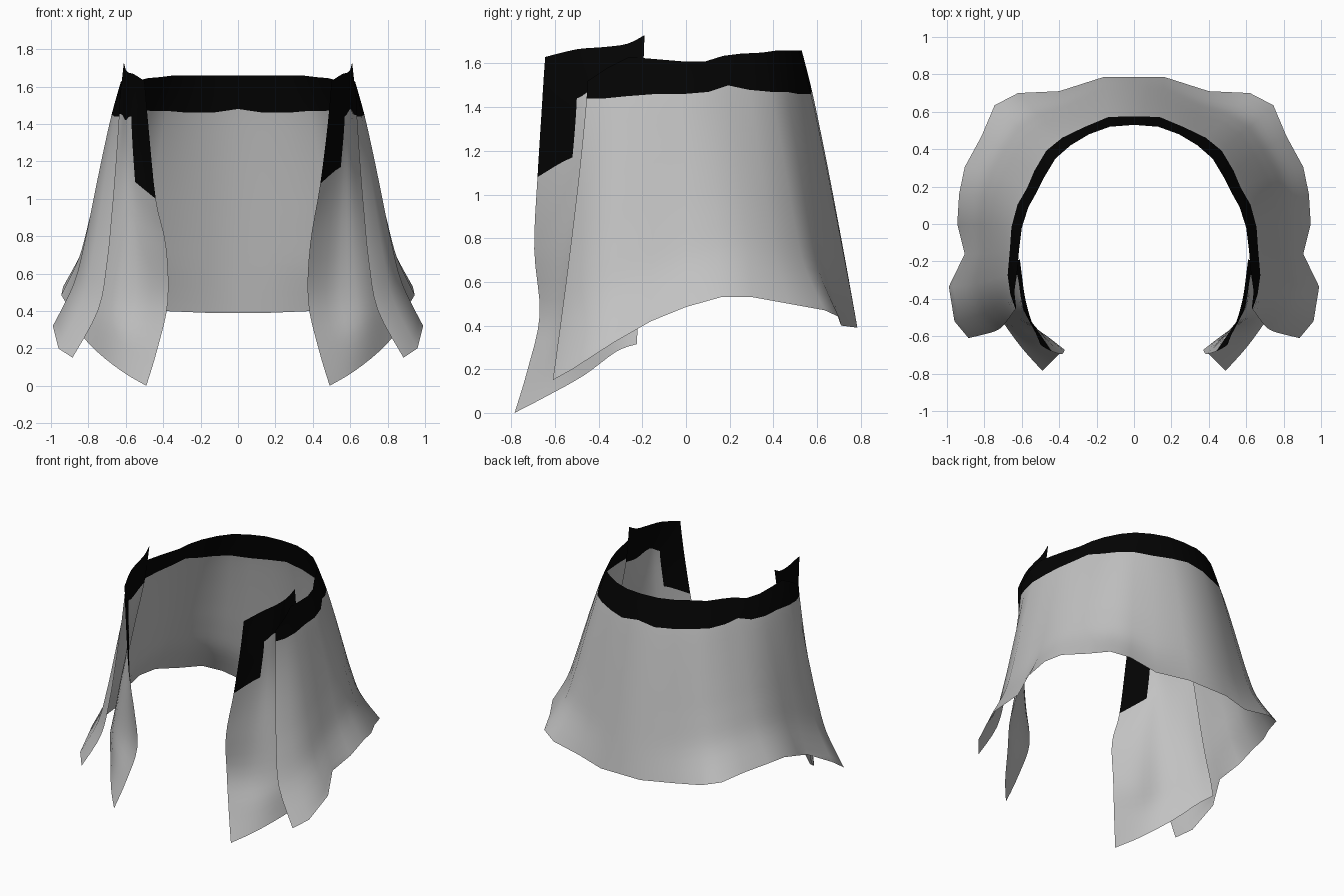
import bpy
from mathutils import Vector

cube = bpy.data.objects.get("Cube")
if cube:
    bpy.data.objects.remove(cube, do_unlink=True)


def make_material(name, value):
    material = bpy.data.materials.new(name)
    colour = (value, value, value, 1)
    material.diffuse_color = colour
    material.use_nodes = True
    shader = material.node_tree.nodes["Principled BSDF"]
    shader.inputs["Base Color"].default_value = colour
    shader.inputs["Roughness"].default_value = 0.9
    return material


grey_cloth = make_material("grey cloth", 0.54)
black_trim = make_material("black trim", 0.001)


def refine(items, steps, blend):
    """Put a smooth curve through items, with extra samples between them."""
    result = []
    last = len(items) - 1
    for i in range(last):
        a, b, c, d = (items[min(max(k, 0), last)] for k in range(i - 1, i + 3))
        for step in range(steps):
            result.append(blend(a, b, c, d, step / steps))
    return result + [items[last]]


def blend_points(a, b, c, d, t):
    return b + 0.5 * t * (c - a + t * (2 * a - 5 * b + 4 * c - d
                                       + t * (3 * (b - c) + d - a)))


def blend_columns(a, b, c, d, t):
    return [blend_points(*points, t) for points in zip(a, b, c, d)]


def make_cloth(name, columns, is_trim, flip=False, across=4, down=4):
    """Make a sheet through columns of points, with trim chosen per control cell."""
    columns = refine([refine(col, down, blend_points) for col in columns],
                     across, blend_columns)
    height = len(columns[0])
    verts = [point for col in columns for point in col]
    faces, slots = [], []
    for i in range(len(columns) - 1):
        for j in range(height - 1):
            k = i * height + j
            face = (k, k + 1, k + height + 1, k + height)
            faces.append(face[::-1] if flip else face)
            slots.append(int(is_trim(i // across, j // down)))
    mesh = bpy.data.meshes.new(name)
    mesh.from_pydata(verts, [], faces)
    mesh.materials.append(grey_cloth)
    mesh.materials.append(black_trim)
    for polygon, slot in zip(mesh.polygons, slots):
        polygon.material_index = slot
        polygon.use_smooth = True
    obj = bpy.data.objects.new(name, mesh)
    bpy.context.collection.objects.link(obj)
    return obj


def mirrored(column):
    return [Vector((-p.x, p.y, p.z)) for p in column]


# Skirt folds from back centre to front edge: waist, hem, spread power,
# steady share of the flare sideways and front to back, trim height
folds = [
    ((0, .53, 1.66), (0, .785, .39), .88, 1, 1, 1.48),
    ((.13, .52, 1.66), (.165, .785, .39), .88, 1, 1, 1.46),
    ((.24, .48, 1.66), (.4, .71, .4), .9, .9, .85, 1.46),
    ((.34, .42, 1.66), (.62, .7, .44), .85, .75, .72, 1.47),
    ((.42, .35, 1.65), (.745, .635, .47), .85, .75, .72, 1.47),
    ((.48, .25, 1.645), (.815, .47, .5), .85, .8, .85, 1.48),
    ((.52, .17, 1.635), (.905, .305, .53), .85, .8, 1, 1.5),
    ((.565, .09, 1.61), (.935, .16, .53), .8, .8, 1, 1.47),
    ((.6, -.02, 1.61), (.945, 0, .485), .8, .8, 1, 1.46),
    ((.615, -.14, 1.62), (.905, -.16, .42), .8, .85, 1, 1.46),
    ((.625, -.26, 1.63), (.99, -.335, .32), .85, .75, 1, 1.45),
    ((.64, -.36, 1.58), (.96, -.52, .2), 1, .65, 1, 1.44),
    ((.63, -.45, 1.52), (.885, -.61, .15), 1.2, .45, 1, 1.44),
]


def fold_column(waist, hem, power, steady_x, steady_y, trim):
    waist, hem = Vector(waist), Vector(hem)
    start = (waist.z - trim) / (waist.z - hem.z)
    column = []
    for t in [0] + [start + (1 - start) * k / 5 for k in range(6)]:
        point = waist.lerp(hem, t)
        for axis, steady in enumerate((steady_x, steady_y)):
            flare = steady * t ** power + (1 - steady) * t ** 8
            point[axis] = waist[axis] + (hem[axis] - waist[axis]) * flare
        column.append(point)
    return column


half = [fold_column(*fold) for fold in folds]
whole = [mirrored(col) for col in reversed(half[1:])] + half
make_cloth("skirt", whole, lambda col, row: row == 0, across=1)

# Front panels: columns from the open front edge back under the skirt
panel = [
    [(.5, -.645, 1.63), (.48, -.66, 1.4), (.44, -.68, 1.08),
     (.385, -.695, .75), (.375, -.67, .45), (.43, -.725, .2), (.49, -.785, 0)],
    [(.555, -.5, 1.665), (.57, -.5, 1.44), (.55, -.52, 1.17),
     (.52, -.56, .78), (.51, -.575, .45), (.56, -.62, .24), (.61, -.65, .07)],
    [(.585, -.38, 1.675), (.6, -.42, 1.48), (.61, -.44, 1.15),
     (.64, -.47, .8), (.67, -.49, .5), (.7, -.5, .32), (.74, -.47, .17)],
    [(.6, -.27, 1.69), (.62, -.29, 1.45), (.67, -.31, 1.15),
     (.74, -.33, .8), (.79, -.33, .55), (.82, -.33, .4), (.85, -.32, .28)],
    [(.61, -.19, 1.73), (.645, -.2, 1.45), (.71, -.21, 1.15),
     (.785, -.22, .8), (.835, -.22, .57), (.87, -.22, .44), (.9, -.225, .315)],
]


def panel_trim(col, row):
    return row == 0 or (row == 1 and col == 0)


panel = [[Vector(p) for p in col] for col in panel]
make_cloth("left_front_panel", panel, panel_trim, flip=True)

# The right panel's trim hangs a little lower
right_panel = [mirrored(col) for col in panel]
for col in right_panel[:2]:
    col[2].z -= 0.08
right_panel[2][1].z -= 0.06
make_cloth("right_front_panel", right_panel, panel_trim)
